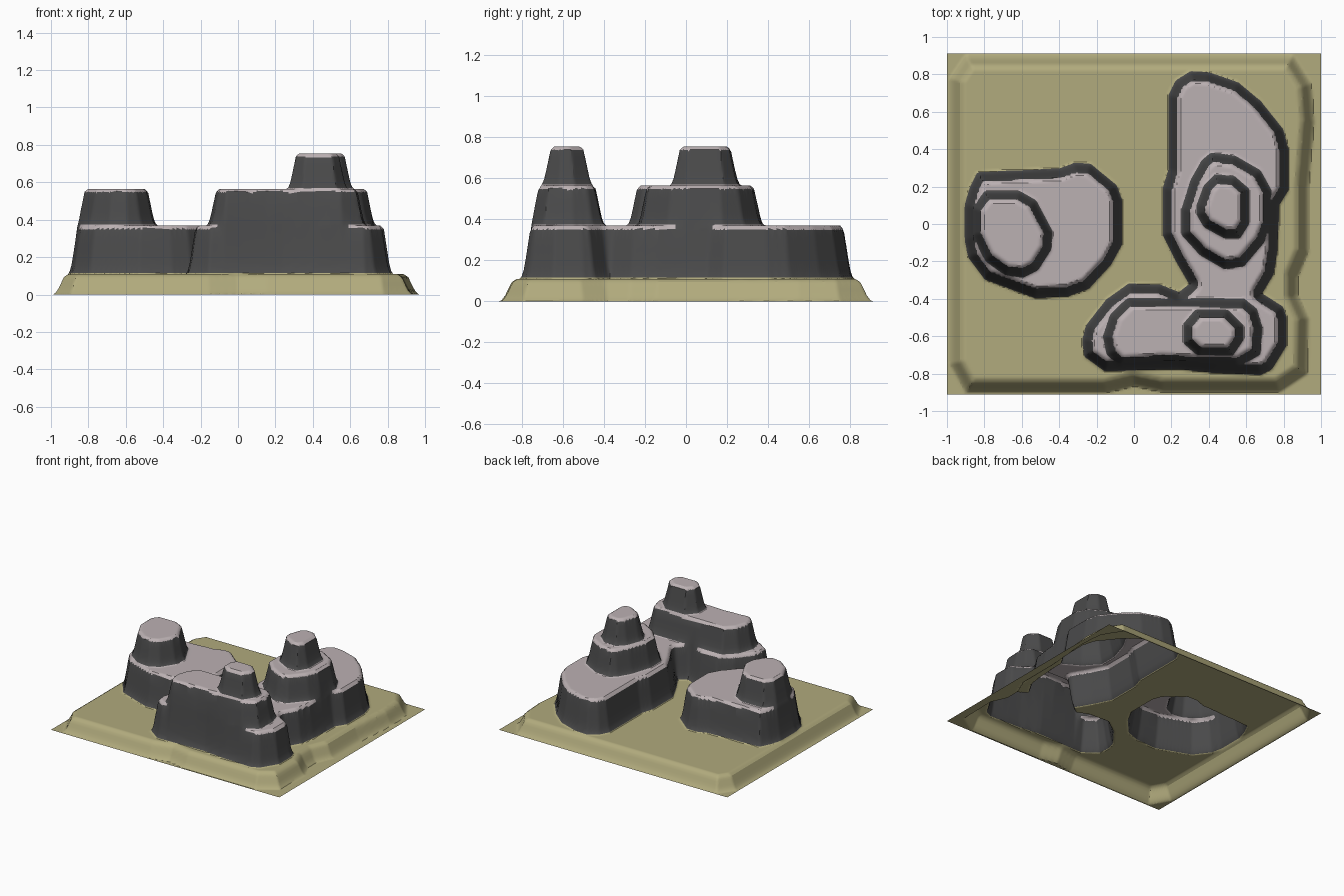
import bpy, bmesh
from mathutils import Vector

if "Cube" in bpy.data.objects:
    bpy.data.objects.remove(bpy.data.objects["Cube"])

HALF_X, HALF_Y, STEP = 1.0, 0.912, 0.01
GROUND, L1, L2, L3 = 0.11, 0.37, 0.565, 0.755

# Side profiles: (distance in from the outline, share of the rise)
SHORE = [(0, 0), (.02, .2), (.055, .85), (.08, 1)]
CLIFF = [(0, 0), (.012, .06), (.022, .22), (.05, .92), (.068, 1)]

# Outlines at the foot of each terrace, with the rise of each one
ground = [(-.985, -.75), (-.9, -.905), (-.15, -.905), (0, -.87), (.15, -.9), (.78, -.9),
          (.93, -.8), (.935, -.5), (.88, -.38), (.88, -.28), (.935, -.15), (.935, .2),
          (.965, .55), (.95, .75), (.85, .905), (-.9, .905), (-.985, .78)]
west_low = [(-.84, .28), (-.4, .3), (-.32, .33), (-.23, .325), (-.09, .21), (-.06, .13),
            (-.06, -.11), (-.12, -.22), (-.24, -.35), (-.35, -.39), (-.53, -.4), (-.64, -.36),
            (-.8, -.3), (-.89, -.18), (-.91, -.08), (-.91, .1), (-.88, .2)]
west_top = [(-.8, .18), (-.61, .18), (-.52, .13), (-.43, -.04), (-.44, -.14), (-.51, -.25),
            (-.59, -.29), (-.69, -.28), (-.8, -.2), (-.87, -.06), (-.87, .09)]
east_low = [(.18, .69), (.22, .77), (.3, .82), (.4, .815), (.56, .76), (.68, .66), (.8, .51),
            (.83, .4), (.83, .18), (.78, .1), (.77, -.14), (.75, -.27), (.69, -.37),
            (.8, -.44), (.82, -.5), (.82, -.65), (.74, -.78), (.68, -.81), (.43, -.8),
            (.24, -.78), (-.16, -.79), (-.27, -.71), (-.28, -.62), (-.26, -.54), (-.15, -.4),
            (-.03, -.315), (.14, -.32), (.24, -.36), (.29, -.32), (.22, -.2), (.15, -.06),
            (.15, .19), (.18, .29)]
south_mid = [(-.17, -.6), (-.15, -.7), (-.08, -.77), (.15, -.755), (.56, -.77), (.68, -.7),
             (.69, -.55), (.66, -.45), (.59, -.395), (-.04, -.39), (-.13, -.48)]
south_top = [(.26, -.53), (.33, -.45), (.5, -.45), (.59, -.54), (.59, -.62), (.53, -.71),
             (.34, -.71), (.26, -.64)]
north_mid = [(.41, .385), (.54, .37), (.68, .29), (.74, .18), (.74, 0), (.7, -.1), (.59, -.23),
             (.48, -.245), (.35, -.17), (.25, -.06), (.25, .08), (.3, .24), (.36, .345)]
north_top = [(.33, .1), (.37, .21), (.43, .27), (.54, .26), (.62, .19), (.62, 0), (.57, -.08),
             (.48, -.08), (.37, -.02), (.33, .05)]

TERRACES = [(ground, SHORE, GROUND),
            (west_low, CLIFF, L1 - GROUND), (east_low, CLIFF, L1 - GROUND),
            (west_top, CLIFF, L2 - L1), (south_mid, CLIFF, L2 - L1), (north_mid, CLIFF, L2 - L1),
            (south_top, CLIFF, L3 - L2), (north_top, CLIFF, L3 - L2)]


def depth_inside(x, y, edges):
    """Distance from a point to the outline, or 0 when outside it."""
    inside, best = False, 9.0
    for ax, ay, bx, by, dx, dy, ll in edges:
        if (ay > y) != (by > y) and x < ax + (y - ay) * dx / dy:
            inside = not inside
        t = ((x - ax) * dx + (y - ay) * dy) / ll
        t = 0.0 if t < 0 else 1.0 if t > 1 else t
        ex, ey = x - ax - t * dx, y - ay - t * dy
        d = ex * ex + ey * ey
        if d < best:
            best = d
    return best ** .5 if inside else 0.0


def profile_at(d, prof):
    for (a, u), (b, v) in zip(prof, prof[1:]):
        if d < b:
            return u + (v - u) * (d - a) / (b - a)
    return 1.0


def prepare(pts):
    edges = []
    for (ax, ay), (bx, by) in zip(pts, pts[1:] + pts[:1]):
        dx, dy = bx - ax, by - ay
        edges.append((ax, ay, bx, by, dx, dy, dx * dx + dy * dy))
    xs, ys = zip(*pts)
    return edges, (min(xs), max(xs), min(ys), max(ys))


layers = [(*prepare(p), prof, rise) for p, prof, rise in TERRACES]


def height(x, y):
    z = 0.0
    for edges, (x0, x1, y0, y1), prof, rise in layers:
        if x0 < x < x1 and y0 < y < y1:
            z += rise * profile_at(depth_inside(x, y, edges), prof)
    return z


# Terrain sheet, raised by the terraces
nx, ny = round(2 * HALF_X / STEP), round(2 * HALF_Y / STEP)
bm = bmesh.new()
grid = []
for j in range(ny + 1):
    y = -HALF_Y + 2 * HALF_Y * j / ny
    row = []
    for i in range(nx + 1):
        x = -HALF_X + 2 * HALF_X * i / nx
        row.append(bm.verts.new((x, y, height(x, y))))
    grid.append(row)
for j in range(ny):
    for i in range(nx):
        bm.faces.new((grid[j][i], grid[j][i + 1], grid[j + 1][i + 1], grid[j + 1][i]))

# Level cuts so that the colour borders run straight
for z in (GROUND + .005, L1 - .022, L1 + .004, L2 - .018, L2 + .004, L3 - .018):
    bmesh.ops.bisect_plane(bm, geom=bm.verts[:] + bm.edges[:] + bm.faces[:], dist=1e-5,
                           plane_co=Vector((0, 0, z)), plane_no=Vector((0, 0, 1)))
bm.normal_update()

# Colours by height and slope: 0 sand, 1 cliff, 2 plateau
for f in bm.faces:
    z = f.calc_center_median().z
    on_top = any(lv - .022 < z < lv + .004 for lv in (L1, L2, L3))
    if z < GROUND + .005:
        f.material_index = 0
    else:
        f.material_index = 2 if on_top and f.normal.z > .42 else 1

mesh = bpy.data.meshes.new("terraced_hills")
bm.to_mesh(mesh)
bm.free()
for name, col in (("sand", (.44, .405, .205, 1)), ("dark_cliff", (.068, .068, .069, 1)),
                  ("pale_plateau", (.50, .44, .45, 1))):
    m = bpy.data.materials.new(name)
    m.diffuse_color = col
    m.use_nodes = True
    m.node_tree.nodes["Principled BSDF"].inputs["Base Color"].default_value = m.diffuse_color
    mesh.materials.append(m)
ob = bpy.data.objects.new("terraced_hills", mesh)
bpy.context.collection.objects.link(ob)
bpy.context.view_layer.objects.active = ob
ob.select_set(True)
bpy.ops.object.shade_smooth_by_angle(angle=.5)
